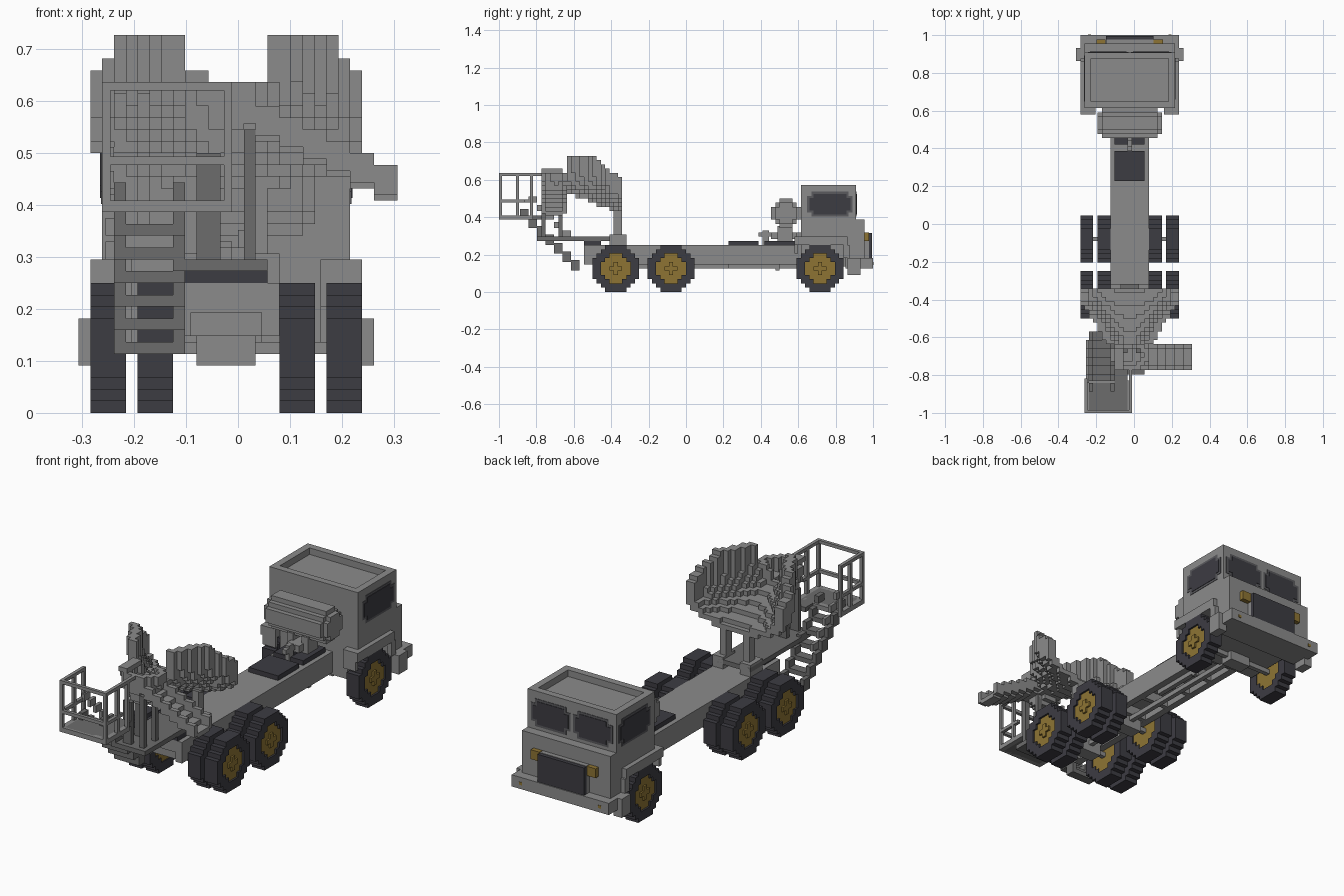
import bpy, bmesh, math
from mathutils import Matrix, Vector

V = 1 / 44            # size of one block
CENTRE = -V           # centre line of the truck

cube = bpy.data.objects.get("Cube")
if cube:
    bpy.data.objects.remove(cube)


def material(name, r, g, b):
    m = bpy.data.materials.new(name)
    m.use_nodes = True
    m.diffuse_color = (r, g, b, 1)
    m.node_tree.nodes["Principled BSDF"].inputs["Base Color"].default_value = (r, g, b, 1)
    return m


GREY = material("light grey", .26, .26, .26)
STEEL = material("mid grey", .15, .15, .15)
BLACK = material("near black", .046, .045, .055)
FRAME = material("window frame grey", .1, .1, .11)
GOLD = material("dull gold", .27, .175, .034)


def box(x0, x1, y0, y1, z0, z1):
    return (x0, x1, y0, y1, z0, z1)


def both(*boxes):
    """Each box plus its mirror image across the centre line."""
    return list(boxes) + [(-b[1], -b[0]) + tuple(b[2:]) for b in boxes]


def ring(x0, x1, y0, y1, z0, z1, t=1):
    """Hollow rectangle of four boxes, seen from above."""
    return [(x0, x1, y0, y0 + t, z0, z1), (x0, x1, y1 - t, y1, z0, z1),
            (x0, x0 + t, y0 + t, y1 - t, z0, z1), (x1 - t, x1, y0 + t, y1 - t, z0, z1)]


def half_width(size, d):
    inside = (size / 2) ** 2 - d * d
    return math.floor(math.sqrt(inside)) + .5 if inside > 0 else 0


def disk(x0, x1, cy, cz, size, hole=0):
    """Stepped disk facing sideways, built from rows, with an optional hole."""
    rows = []
    for k in range(size):
        d = k + .5 - size / 2
        h, inner = half_width(size, d), half_width(hole, d)
        z0, z1 = cz + d - .5, cz + d + .5
        if inner:
            rows += [(x0, x1, cy - h, cy - inner, z0, z1), (x0, x1, cy + inner, cy + h, z0, z1)]
        else:
            rows.append((x0, x1, cy - h, cy + h, z0, z1))
    return rows


def part(name, mat, boxes):
    bm = bmesh.new()
    for x0, x1, y0, y1, z0, z1 in boxes:
        size = Vector((x1 - x0, y1 - y0, z1 - z0)) * V
        mid = Vector((x0 + x1, y0 + y1, z0 + z1)) * V / 2
        mid.x += CENTRE
        bmesh.ops.create_cube(bm, size=1, matrix=Matrix.Translation(mid) @ Matrix.Diagonal(size).to_4x4())
    mesh = bpy.data.meshes.new(name)
    bm.to_mesh(mesh)
    bm.free()
    mesh.materials.append(mat)
    ob = bpy.data.objects.new(name, mesh)
    bpy.context.collection.objects.link(ob)


# Wheels: single in front, double at the two rear axles, hubs sunk into the tyres
R = 5.5
axles = {"front": (31.5, [8.5]), "middle": (-3.5, [4.5, 8.5]), "rear": (-16.5, [4.5, 8.5])}
for place, (cy, inner) in axles.items():
    tyres, hubs = [], []
    for x in inner:
        tyres += disk(x, x + 3, cy, R, 11, 7)
        hubs += disk(x + .2, x + 2.6, cy, R, 7)
    nuts = [box(11, 11.5, cy - 1.5, cy + 1.5, R - .5, R + .5),
            box(11, 11.5, cy - .5, cy + .5, R - 1.5, R + 1.5)]
    part(place + "_tyres", BLACK, both(*tyres))
    part(place + "_hubs", GOLD, both(*hubs, *nuts))
    part(place + "_axle", GREY, [box(-9, 9, cy - .5, cy + .5, R - .5, R + .5)])

# Chassis with side rails, cross members and drive shaft
part("chassis_deck", GREY, [box(-4.5, 4.5, -24, 30, 8.5, 11)])
part("chassis_rails", GREY, both(box(3, 4.5, -24, 30, 6.5, 8.5)))
part("cross_members", GREY, [box(-3, 3, y, y + 1, 6.5, 8.5) for y in range(-23, 28, 7)])
part("drive_shaft", GREY, [box(-.5, .5, -17, 30, 5.5, 6.5)])
part("differentials", GREY, [box(-2.5, 2.5, a[0] - 1.5, a[0] + 1.5, 4, 7) for a in axles.values()])
part("exhaust_pipe", GREY, [box(2, 3, 10, 22, 5.5, 6.5), box(2, 3, 21, 22, 5, 8)])
part("battery_cover", BLACK, [box(-3.5, 3.5, 10, 17, 11, 12)])
part("small_covers", BLACK, both(box(.5, 3.5, 18.5, 26, 11, 12)))
part("rear_cover", BLACK, [box(-3.5, 3.5, -24, -20, 11, 12)])

# Cab
part("cab_core", GREY, [box(-8, 8, 27, 42, 6, 12)])
part("cab_lower", GREY, [box(-10.5, 10.5, 27, 42, 12, 17)])
part("cab_nose", GREY, [box(-10.5, 10.5, 37.5, 42, 5.5, 12)])
part("cab_upper", GREY, [box(-10.5, 10.5, 27, 40, 17, 23.8)])
part("roof_rim", GREY, ring(-10.5, 10.5, 27, 40, 23.8, 25.2, 1.5))
part("front_fenders", GREY, both(box(8, 11.5, 25.5, 38, 11, 13), box(8, 11, 25.5, 26.3, 9, 11),
                                 box(10.4, 11.5, 37, 38.5, 8, 11)))
part("cab_steps", GREY, both(box(10.5, 12.5, 38, 41, 4, 8)))
part("bumper", GREY, [box(-11.5, 11.5, 41, 44, 5.5, 8)])
part("grille_mount", GREY, [box(-5.5, 5.5, 42, 43, 8, 14)])
part("grille", BLACK, [box(-5.5, 5.5, 43, 43.8, 8, 13.9)])
part("headlights", GOLD, both(box(5.6, 7.7, 42, 43, 12, 14)))
part("fog_lights", GOLD, both(box(9, 9.7, 44, 44.1, 6.4, 7)))


# Windows: a frame plate with a darker pane stacked on it
def pane(a0, a1, z0, z1):
    """Rounded pane as two overlapping spans."""
    return [(a0, a1, z0 + 1, z1 - 1), (a0 + 1, a1 - 1, z0, z1)]


side_frame = [box(10.5, 10.6, a, b, c, d) for a, b, c, d in pane(28.5, 39.2, 17.7, 23.6)]
side_glass = [box(10.5, 10.7, a, b, c, d) for a, b, c, d in pane(29, 38.7, 18.2, 23.1)]
wind_frame = [box(a, b, 40, 40.1, c, d) for a, b, c, d in pane(.3, 9.7, 17.7, 23.6)]
wind_glass = [box(a, b, 40, 40.2, c, d) for a, b, c, d in pane(.8, 9.2, 18.2, 23.1)]
part("window_frames", FRAME, both(*side_frame, *wind_frame))
part("window_glass", BLACK, both(*side_glass, *wind_glass))

# Water tank behind the cab, with its stand and pipe
part("water_tank", GREY, disk(-6.5, 6.5, 23.5, 18.5, 7) + disk(-7.5, 7.5, 23.5, 18.5, 5))
part("tank_stand", GREY, both(box(1, 2.5, 21.5, 25, 11, 15.5)))
part("tank_pipe", GREY, [box(-.5, .5, 17, 27, 13, 14), box(-1.5, 1.5, 20, 26, 12.5, 14),
                         box(-.5, .5, 18, 19.5, 11, 14.5)])

# Open drum cradle: U-shaped slices that narrow and rise toward the end
cells = []
for k in range(13):
    a = 11.7 - .62 * max(0, k - 2)
    top = round(min(32, 27 + .75 * k))
    low = 18.8 + .34 * k
    mid = top - 3
    b = mid - low
    for x in range(-11, 12):
        for z in range(18, top):
            dz = min(0, z + .5 - mid)
            outside = math.hypot(x / a, dz / b) > 1
            hollow = math.hypot(x / (a - 2), dz / (b - 1.4)) < 1
            if not outside and not hollow:
                cells.append(box(x - .5, x + .5, -16 - k, -15 - k, z, z + 1))
part("drum_cradle", GREY, cells)

# Cradle frame
part("frame_deck", STEEL, [box(-4.5, 3.5, -35, -14, 12, 13)])
part("deck_blocks", GREY, both(box(2, 4.5, -18, -14, 11, 13.5)))
part("cradle_posts", GREY, both(box(2, 3.5, -17, -15, 12, 20)))
part("frame_columns", STEEL, [box(-2.5, -.5, -34, -33, 13, 22), box(1.5, 2.5, -34, -33, 13, 24),
                              box(-2.5, -.5, -30, -29, 13, 26), box(1.5, 2.5, -30, -29, 13, 26)])

# Rounded hopper bowl, and the chute stepping down to one side
hopper = [box(-3.5, -1.5, -34, -29, 28, 29)]
for x in range(-4, 5):
    for y in range(-34, -28):
        for z in range(20, 28):
            r = Vector((x / 4.4, (y + 31) / 3.6, (z - 27.5) / 7.5)).length
            if .72 < r < 1:
                hopper.append(box(x - .5, x + .5, y, y + 1, z, z + 1))
part("hopper", GREY, hopper)
chute = []
for i in range(7):
    x, z = 12.5 - 2 * i, 18 + i
    chute += [box(x, x + 2, -33, -29, z, z + 1), box(x, x + 2, -34, -33, z + .5, z + 3),
              box(x, x + 2, -29, -28, z + .5, z + 3)]
part("chute", GREY, chute)

# Ladder
treads, stringers, handrail = [], [], []
for i in range(7):
    y, z = -25 - 2 * i, 5 + 2 * i
    treads.append(box(-8.5, -4.5, y - 2, y, z, z + 1))
    for x in (-9.5, -4.5):
        stringers.append(box(x, x + 1, y - 2, y, z, z + 2.5))
    if i > 1:
        handrail.append(box(-10.2, -9.5, y, y + 2, z + 4, z + 5.5))
part("ladder_treads", STEEL, treads)
part("ladder_stringers", STEEL, stringers)
part("ladder_handrail", GREY, handrail)

# Platform and railing
part("platform", STEEL, [box(-9.5, -.5, -43.5, -37, 17, 18), box(-3.5, -.5, -38, -34, 17, 18)])
part("platform_edge", GREY, ring(-10.5, .5, -44, -36.5, 17, 18))
rails = []
for z, end in ((21, -38), (27.3, -34)):
    rails += [box(-10.5, .5, -44, -43.3, z, z + .7), box(-10.5, -9.8, -44, -36, z, z + .7),
              box(-.2, .5, -44, end, z, z + .7)]
part("platform_rails", GREY, rails)
spots = [(-10.5, -44), (-.2, -44), (-10.5, -40), (-.2, -40), (-10.5, -36.7), (-.2, -36.7)]
part("railing_posts", GREY, [box(x, x + .7, y, y + .7, 17, 28) for x, y in spots])
